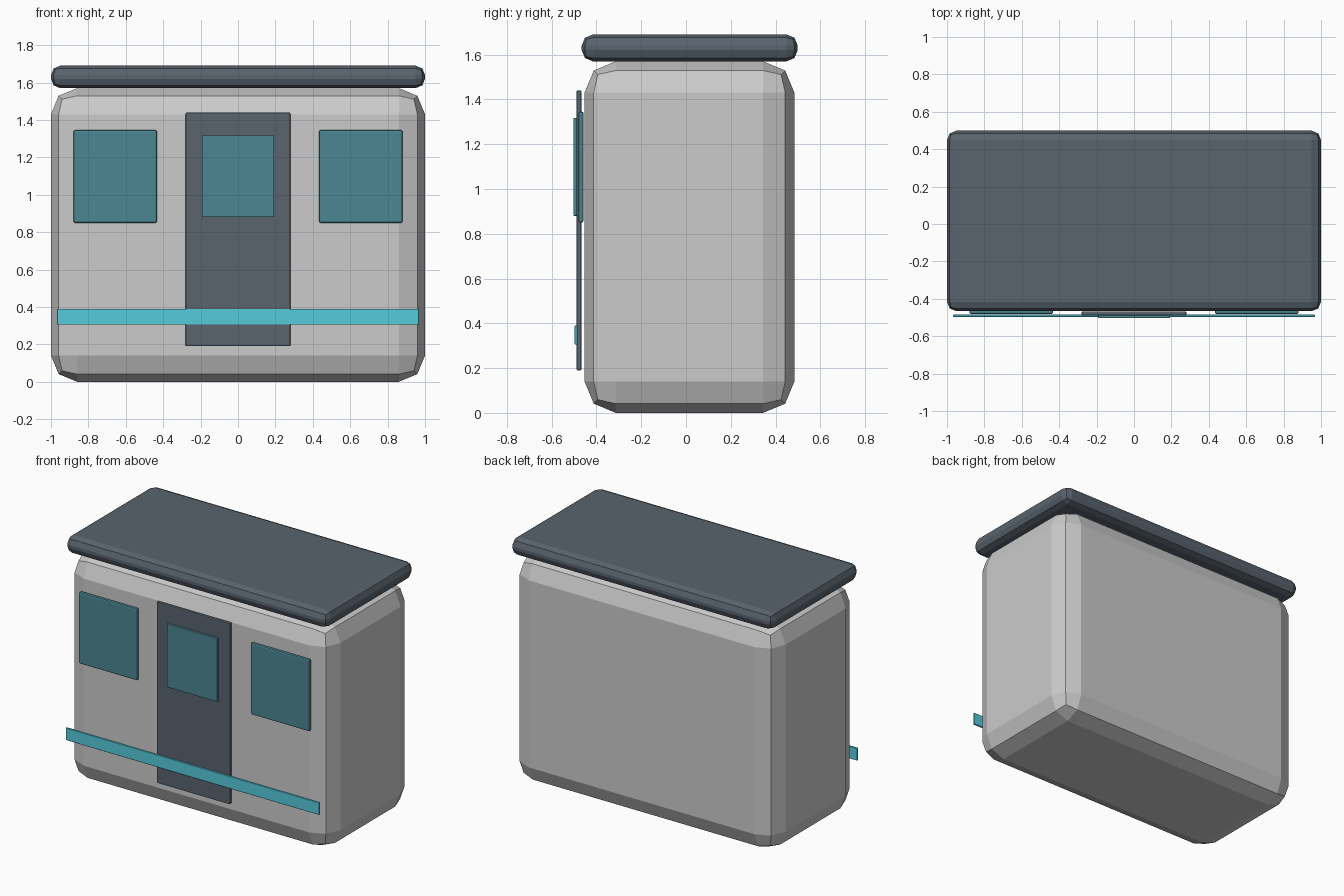
import bpy

if "Cube" in bpy.data.objects:
    bpy.data.objects.remove(bpy.data.objects["Cube"])


def material(name, color):
    m = bpy.data.materials.new(name)
    m.diffuse_color = (*color, 1)
    m.use_nodes = True
    m.node_tree.nodes["Principled BSDF"].inputs["Base Color"].default_value = m.diffuse_color
    return m


dark = material("dark_slate", (0.10, 0.125, 0.155))
teal = material("teal_glass", (0.07, 0.24, 0.29))
cyan = material("cyan_paint", (0.09, 0.60, 0.72))


def box(name, x, y, z, bevel=0.0, segments=2, mat=None):
    """Bevelled box given by its (min, max) range on each axis."""
    center = [(a + b) / 2 for a, b in (x, y, z)]
    bpy.ops.mesh.primitive_cube_add(size=1, location=center)
    ob = bpy.context.object
    ob.name = name
    ob.scale = [b - a for a, b in (x, y, z)]
    bpy.ops.object.transform_apply(location=False, rotation=False, scale=True)
    if bevel:
        mod = ob.modifiers.new("Bevel", 'BEVEL')
        mod.width = bevel
        mod.segments = segments
    if mat:
        ob.data.materials.append(mat)
    return ob


# Cabin shell and roof slab
box("cabin_body", (-1, 1), (-0.453, 0.484), (0, 1.57), 0.14)
box("roof", (-1, 1), (-0.466, 0.499), (1.57, 1.69), 0.05, 2, dark)

# Door with its window
box("door", (-0.28, 0.28), (-0.489, -0.467), (0.19, 1.44), 0.006, 2, dark)
box("door_window", (-0.193, 0.193), (-0.503, -0.484), (0.88, 1.317), 0.003, 2, teal)

# Side windows
for side, sx in (("left", -1), ("right", 1)):
    x = sorted((sx * 0.433, sx * 0.88))
    box("window_" + side, x, (-0.481, -0.457), (0.85, 1.345), 0.009, 2, teal)

# Painted stripe
box("stripe", (-0.967, 0.967), (-0.497, -0.484), (0.305, 0.39), 0.002, 1, cyan)
